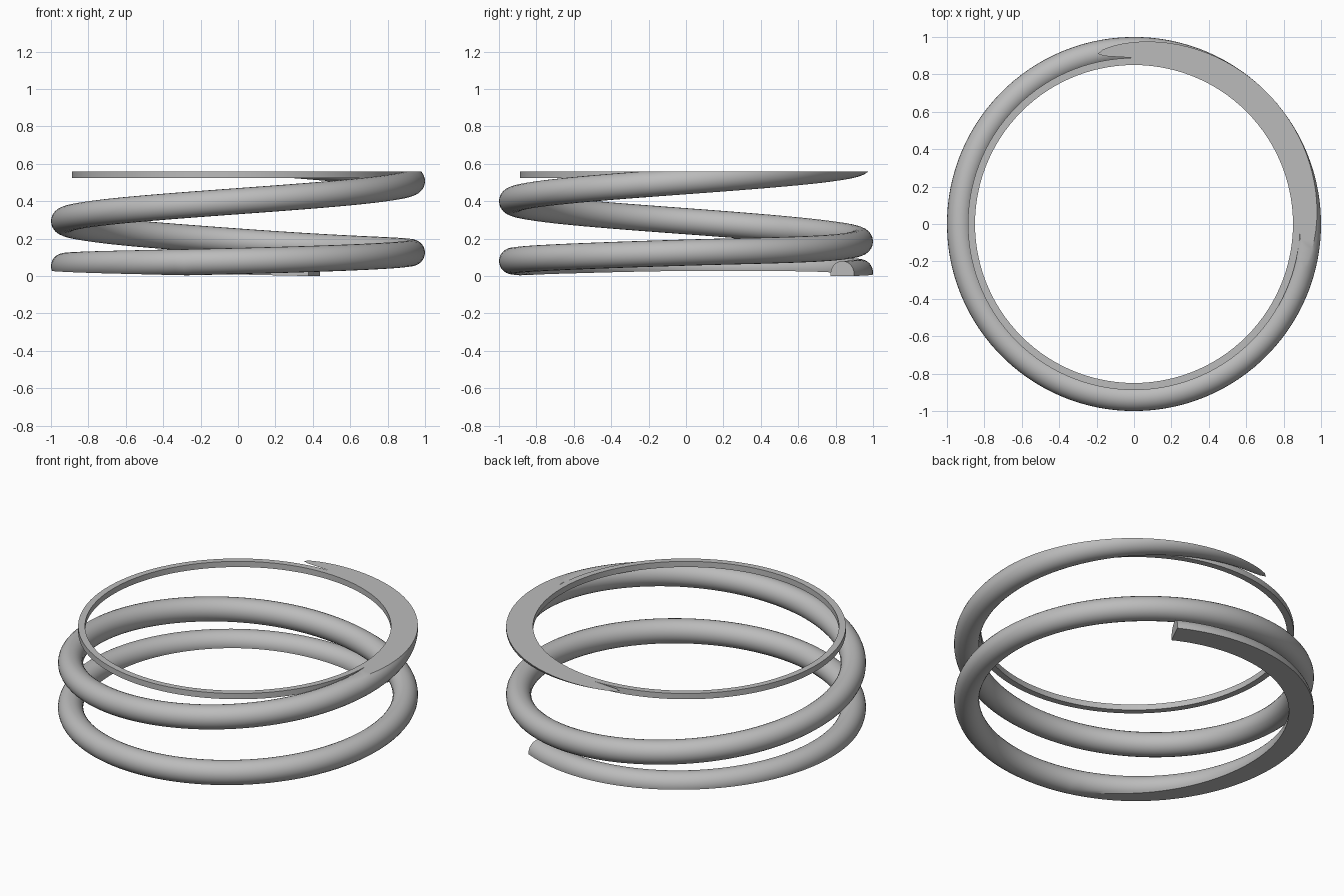
import bpy, bmesh
from math import sin, cos, asin, radians, pi

cube = bpy.data.objects.get("Cube")
if cube:
    bpy.data.objects.remove(cube, do_unlink=True)

COIL_RADIUS, WIRE_RADIUS, TOP = 0.93, 0.07, 0.56
SIDE_POINTS, STEP = 13, 3

steel = bpy.data.materials.new("grey steel")
steel.use_nodes = True
steel.diffuse_color = (0.5, 0.5, 0.5, 1)
steel.node_tree.nodes["Principled BSDF"].inputs["Base Color"].default_value = (0.5, 0.5, 0.5, 1)

# Height of the wire centre and of the ground underside, by turn angle in degrees
CENTRE = [(64, .01), (120, .03), (180, .052), (270, .08), (360, .125), (420, .154),
          (480, .22), (540, .293), (630, .40), (720, .507), (822, .63)]
UNDERSIDE = [(64, 0), (90, .008), (130, .024), (180, .027), (230, .012), (270, 0), (822, 0)]


def curve_height(keys, angle):
    """Smooth interpolation through the keys."""
    i = 0
    while i < len(keys) - 2 and angle > keys[i + 1][0]:
        i += 1
    (a0, z0), (a1, z1) = keys[i], keys[i + 1]

    def slope(k):
        lo, hi = keys[max(k - 1, 0)], keys[min(k + 1, len(keys) - 1)]
        return (hi[1] - lo[1]) / (hi[0] - lo[0])

    w = a1 - a0
    t = (angle - a0) / w
    m0, m1 = slope(i) * w, slope(i + 1) * w
    return (z0 * (2*t**3 - 3*t**2 + 1) + m0 * (t**3 - 2*t**2 + t)
            + z1 * (3*t**2 - 2*t**3) + m1 * (t**3 - t**2))


def wire_section(angle):
    """Round wire section, cut flat by the ground underside and top."""
    z = curve_height(CENTRE, angle)
    low = curve_height(UNDERSIDE, angle) if angle < 270 else 0
    limit = [asin(max(-1, min(1, (cut - z) / WIRE_RADIUS))) for cut in (low, TOP)]
    arc = [limit[0] + (limit[1] - limit[0]) * i / (SIDE_POINTS - 1) for i in range(SIDE_POINTS)]
    outer = [(COIL_RADIUS + WIRE_RADIUS * cos(a), z + WIRE_RADIUS * sin(a)) for a in arc]
    inner = [(COIL_RADIUS - WIRE_RADIUS * cos(a), z + WIRE_RADIUS * sin(a)) for a in reversed(arc)]
    return outer + inner


def sweep(name, angles, section, closed):
    """Sweep a (radius, height) section about the z axis."""
    bm = bmesh.new()
    rings = []
    for a in angles:
        c, s = cos(radians(a)), sin(radians(a))
        rings.append([bm.verts.new((r * c, r * s, z)) for r, z in section(a)])
    pairs = list(zip(rings, rings[1:]))
    if closed:
        pairs.append((rings[-1], rings[0]))
    else:
        bm.faces.new(rings[0])
        bm.faces.new(rings[-1])
    n = len(rings[0])
    for r0, r1 in pairs:
        for i in range(n):
            j = (i + 1) % n
            bm.faces.new((r0[i], r0[j], r1[j], r1[i]))
    bmesh.ops.remove_doubles(bm, verts=bm.verts, dist=0.0003)
    bmesh.ops.recalc_face_normals(bm, faces=bm.faces)
    mesh = bpy.data.meshes.new(name)
    bm.to_mesh(mesh)
    bm.free()
    mesh.materials.append(steel)
    obj = bpy.data.objects.new(name, mesh)
    bpy.context.collection.objects.link(obj)
    bpy.ops.object.select_all(action='DESELECT')
    obj.select_set(True)
    bpy.context.view_layer.objects.active = obj
    bpy.ops.object.shade_smooth_by_angle(angle=radians(30))
    return obj


# Coiled wire with ground ends
turns = list(range(64, 822, STEP)) + [822]
sweep("spring_coil", turns, wire_section, False)

# Thin flat ring level with the top
RING = [(.85, .525), (.888, .525), (.888, TOP), (.85, TOP)]
sweep("top_ring", range(0, 360, STEP), lambda a: RING, True)
